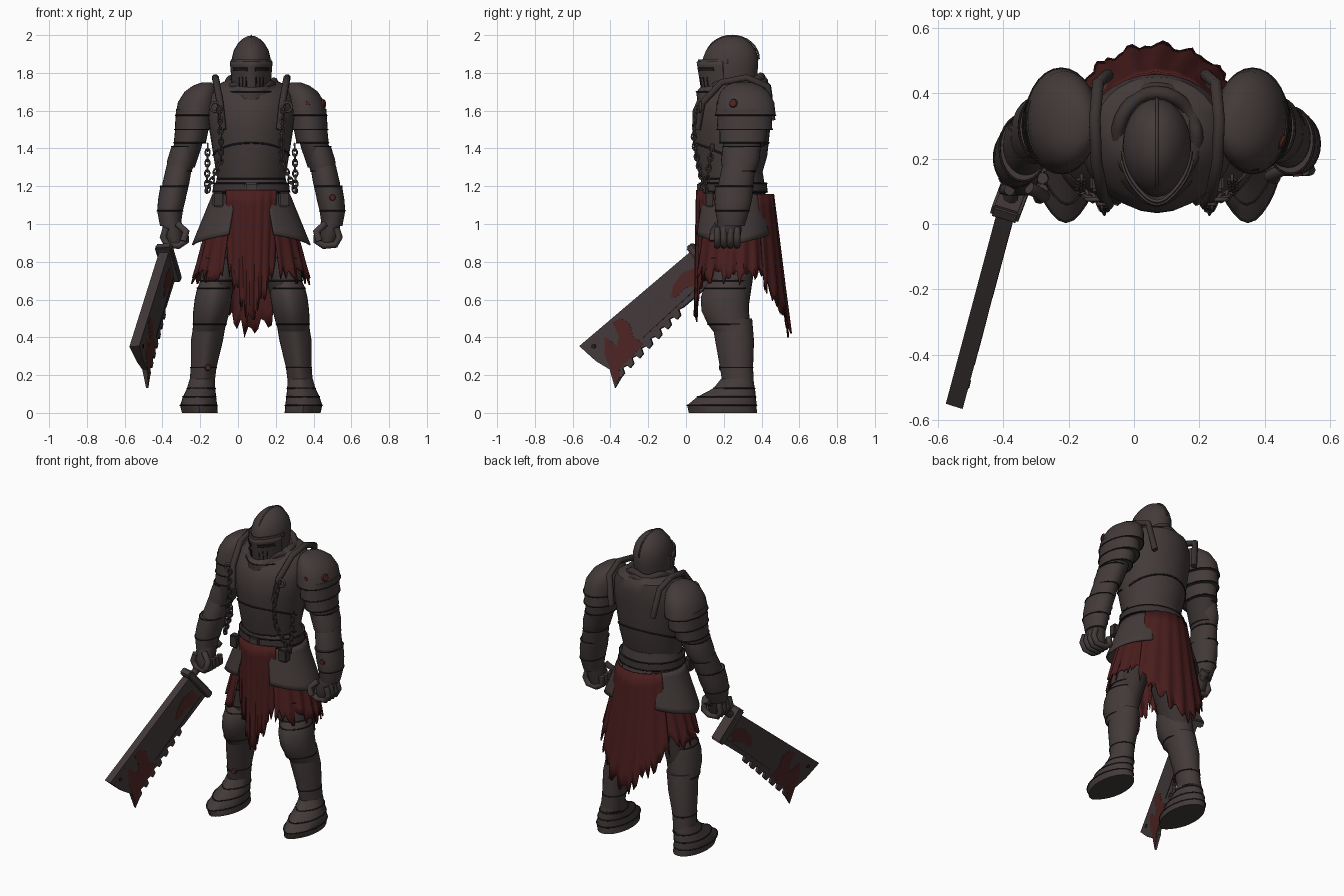
import bpy, bmesh, math, random
from mathutils import Vector, Matrix

random.seed(4)
if "Cube" in bpy.data.objects:
    bpy.data.objects.remove(bpy.data.objects["Cube"])
CENTRE = Vector((.07, 0, 0))  # the figure stands beside the origin, the weapon balances it


def material(name, colour):
    mat = bpy.data.materials.new(name)
    mat.use_nodes = True
    mat.diffuse_color = (*colour, 1)
    mat.node_tree.nodes["Principled BSDF"].inputs["Base Color"].default_value = (*colour, 1)
    return mat


steel = material("dull steel", (.057, .043, .042))
leather = material("worn leather", (.042, .032, .031))
shadow = material("black gap", (.014, .011, .011))
cloth = material("red cloth", (.067, .012, .012))
blood = material("dried blood", (.076, .018, .017))


def add_object(name, data, mat):
    data.materials.append(mat)
    obj = bpy.data.objects.new(name, data)
    obj.location = CENTRE
    bpy.context.scene.collection.objects.link(obj)
    return obj


def finish(name, bm, mat):
    bmesh.ops.recalc_face_normals(bm, faces=bm.faces[:])
    mesh = bpy.data.meshes.new(name)
    bm.to_mesh(mesh)
    bm.free()
    mesh.shade_smooth()
    mesh.set_sharp_from_angle(angle=math.radians(38))
    return add_object(name, mesh, mat)


def ellipse_point(angle, x, y, z, rx, ry, keel=0):
    front = max(0, -math.sin(angle))
    return Vector((x + rx * math.cos(angle), y + ry * math.sin(angle) - keel * front ** 8, z))


def ellipse(ring, keel=0, sides=28):
    return [ellipse_point(math.tau * i / sides, *ring, keel) for i in range(sides)]


def tube(name, mat, paths, radius, closed=False):
    curve = bpy.data.curves.new(name, "CURVE")
    curve.dimensions = "3D"
    curve.bevel_depth, curve.bevel_resolution, curve.use_fill_caps = radius, 2, True
    for path in paths:
        spline = curve.splines.new("POLY")
        spline.points.add(len(path) - 1)
        for point, co in zip(spline.points, path):
            point.co = (*co, 1)
        spline.use_cyclic_u = closed
        spline.use_smooth = True
    return add_object(name, curve, mat)


def loft(name, mat, rings, keel=0, trim=(), side=1):
    """Skin elliptical rings (x, y, z, rx, ry), with dark seams on the rings in trim."""
    rings = [(r[0] * side, *r[1:]) for r in rings]
    bm = bmesh.new()
    loops = [[bm.verts.new(p) for p in ellipse(r, keel)] for r in rings]
    for low, high in zip(loops, loops[1:]):
        for i in range(len(low)):
            bm.faces.new((low[i - 1], low[i], high[i], high[i - 1]))
    bm.faces.new(loops[0])
    bm.faces.new(loops[-1])
    if trim:
        tube(name + "_seam", shadow, [ellipse(rings[i], keel) for i in trim], .0035, closed=True)
    return finish(name, bm, mat)


def panel(name, mat, start, end, top, bottom, y, rag=0, folds=0, vee=0, keel=0, side=1, columns=36):
    """Hanging sheet round an ellipse; top and bottom are (z, rx, ry)."""
    bm, rows, grid = bmesh.new(), 8, []
    for c in range(columns + 1):
        f = c / columns
        angle = math.radians(start + (end - start) * f)
        length = 1 - vee * abs(2 * f - 1) - rag * random.random()
        line = []
        for r in range(rows + 1):
            t = r / rows * length
            z, rx, ry = (a + (b - a) * t for a, b in zip(top, bottom))
            wave = 1 + folds * (.3 + t) * math.sin(c * 1.1 + 2 * t)
            p = ellipse_point(angle, 0, y, z, rx * wave, ry * wave, keel)
            line.append(bm.verts.new((p.x * side, p.y, p.z)))
        grid.append(line)
    for a, b in zip(grid, grid[1:]):
        for r in range(rows):
            bm.faces.new((a[r], b[r], b[r + 1], a[r + 1]))
    obj = finish(name, bm, mat)
    obj.modifiers.new("thickness", "SOLIDIFY").thickness = .009
    return obj


def box(name, mat, frame, size, bevel=.008):
    bm = bmesh.new()
    bmesh.ops.create_cube(bm, size=1, matrix=frame @ Matrix.Diagonal((*size, 1)))
    bmesh.ops.bevel(bm, geom=bm.edges[:], offset=bevel, segments=2, affect="EDGES")
    return finish(name, bm, mat)


def stain(name, place, normal, radius):
    bm = bmesh.new()
    turn = Vector(normal).to_track_quat("Z", "Y").to_matrix().to_4x4()
    bmesh.ops.create_cone(bm, cap_ends=True, segments=11, radius1=radius, radius2=radius * .8,
                          depth=.009, matrix=Matrix.Translation(place) @ turn)
    return finish(name, bm, blood)


def chain(name, path, pitch=.027):
    links, flip = [], False
    for a, b in zip(path, path[1:]):
        a, b = Vector(a), Vector(b)
        along = (b - a).normalized()
        across = along.cross(Vector((0, 1, 0))).normalized()
        count = max(1, round((b - a).length / pitch))
        for i in range(count):
            middle, flip = a.lerp(b, (i + .5) / count), not flip
            wide = across if flip else along.cross(across)
            links.append([middle + along * .02 * math.cos(k * math.tau / 10)
                          + wide * .012 * math.sin(k * math.tau / 10) for k in range(10)])
    tube(name, steel, links, .005, closed=True)


# Helmet with visor, eye slits, vents and crest
loft("helmet", steel, [(0, .24, 1.67, .088, .11), (0, .235, 1.73, .1, .135), (0, .235, 1.82, .105, .145),
     (0, .24, 1.875, .103, .143), (0, .242, 1.92, .092, .128), (0, .245, 1.955, .071, .1),
     (0, .247, 1.98, .046, .068), (0, .25, 1.995, .018, .03)], keel=.008)
panel("visor", steel, -165, -15, (1.86, .108, .15), (1.67, .092, .12), .235, keel=.02, vee=.15)
panel("brow_band", steel, -175, -5, (1.872, .108, .15), (1.85, .111, .154), .235, keel=.02)
for side, word in ((1, "left"), (-1, "right")):
    panel(word + "_eye_slit", shadow, -80, -35, (1.828, .109, .151), (1.81, .108, .148), .235, keel=.02, side=side)
    for i in range(3):
        angle = -78 + 11 * i
        panel(word + "_vent", shadow, angle, angle + 2, (1.78, .104, .142), (1.73, .1, .134),
              .235, keel=.02, side=side, columns=2)
arc = [math.pi * i / 16 for i in range(17)]
tube("helmet_crest", steel, [[(0, .244 - .142 * math.cos(a), 1.873 + .124 * math.sin(a)) for a in arc]], .005)

# Scarf and gorget round the neck
loft("gorget", steel, [(0, .26, 1.64, .17, .17), (0, .25, 1.7, .15, .165), (0, .25, 1.75, .11, .12)], keel=.03, trim=(1,))
for i in range(3):
    ring = ellipse((0, .265, 1.69 + .027 * i, .148 - .014 * i, .16 - .012 * i))
    tube("scarf_fold", leather, [[p + Vector((0, 0, .012 * math.sin(k + i) + .18 * (p.y - .26))) for k, p in
                                  enumerate(ring)]], .022, closed=True)

# Cuirass, waist lames and belt
loft("cuirass", steel, [(0, .24, 1.24, .18, .155), (0, .245, 1.36, .2, .185), (0, .245, 1.5, .222, .2),
     (0, .25, 1.6, .235, .203), (0, .27, 1.68, .222, .188), (0, .3, 1.735, .185, .15),
     (0, .3, 1.765, .12, .12)], keel=.012, trim=(0,))
for start, name in ((190, "breast_trim"), (10, "back_trim")):
    angles = [math.radians(start + 10 * i) for i in range(17)]
    tube(name, shadow, [[ellipse_point(a, 0, .245, 1.35 + .08 * abs(math.sin(a)), .205, .193, .012)
                         for a in angles]], .005)
for i in range(3):
    z = 1.12 + .045 * i
    loft("waist_lame", steel, [(0, .25, z, .205 - .008 * i, .178 - .006 * i),
         (0, .25, z + .06, .186 - .005 * i, .165 - .004 * i)], trim=(0,))
loft("belt", leather, [(0, .25, 1.17, .205, .182), (0, .25, 1.215, .2, .178)], trim=(0, 1))
box("buckle", steel, Matrix.Translation((0, .068, 1.193)), (.07, .02, .055))
loft("hips", leather, [(0, .26, .88, .17, .13), (0, .26, 1.0, .2, .17), (0, .25, 1.15, .19, .16)])

# Torn cloth skirts
panel("front_cloth", cloth, -130, -50, (1.18, .2, .192), (.42, .17, .2), .255, rag=.13, folds=.03, vee=.4)
panel("back_cloth", cloth, 36, 144, (1.16, .2, .205), (.36, .37, .3), .26, rag=.13, folds=.025, vee=.36)

for side, word in ((1, "left"), (-1, "right")):
    part = word + "_"
    lean = .06 if side < 0 else 0

    def limb(name, mat, rings, **options):
        # the weapon arm reaches a little further forward
        moved = [(x, y - lean * max(0, 1.35 - z) / .4, z, rx, ry) for x, y, z, rx, ry in rings]
        loft(part + name, mat, moved, side=side, **options)

    # Hip plates, side cloth and pouch
    panel(part + "tasset", steel, -66, 58, (1.16, .205, .182), (.89, .315, .228), .255, vee=.2, side=side)
    panel(part + "side_cloth", cloth, -60, 52, (1.08, .21, .18), (.66, .32, .235), .26,
          rag=.22, folds=.03, vee=.1, side=side)
    box(part + "pouch", leather, Matrix.Translation((side * .175, .125, 1.13)), (.06, .05, .08))

    # Pauldron in three overlapping plates
    loft(part + "pauldron", steel, [(.292, .315, 1.575, .109, .16), (.282, .315, 1.645, .106, .152),
         (.265, .31, 1.7, .088, .128), (.248, .303, 1.733, .06, .09), (.235, .3, 1.75, .025, .045)],
         side=side, trim=(0,))
    loft(part + "shoulder_lame", steel, [(.305, .31, 1.5, .1, .147), (.3, .31, 1.61, .098, .142)], side=side, trim=(0,))
    loft(part + "shoulder_edge", steel, [(.325, .3, 1.43, .085, .122), (.31, .305, 1.53, .09, .128)], side=side, trim=(0,))
    path = [(.15, .06, 1.5), (.165, .085, 1.64), (.185, .19, 1.75), (.19, .32, 1.775), (.18, .43, 1.73), (.15, .455, 1.55)]
    tube(part + "shoulder_strap", leather, [[(side * x, y, z) for x, y, z in path]], .019)
    path = [(.17, .06, 1.62), (.16, .04, 1.45), (.16, .06, 1.34), (.235, .1, 1.17), (.23, .14, 1.42)]
    chain(part + "chain", [(side * x, y, z) for x, y, z in path])
    tube(part + "chain_ring", steel, [[(side * .19 + .025 * math.cos(a * 2), .075, 1.62 + .025 * math.sin(a * 2))
                                       for a in arc[:-1]]], .007, closed=True)

    # Arm, gauntlet and fist
    limb("upper_arm", leather, [(.365, .285, 1.3, .066, .085), (.34, .295, 1.4, .075, .1), (.31, .3, 1.52, .075, .1)])
    limb("elbow_guard", steel, [(.383, .28, 1.28, .068, .088), (.368, .288, 1.34, .076, .102),
                                (.35, .295, 1.41, .072, .1)], trim=(0, 2))
    limb("forearm", steel, [(.415, .25, 1.1, .06, .08), (.398, .265, 1.22, .071, .093), (.38, .28, 1.31, .068, .088)])
    limb("gauntlet_cuff", steel, [(.428, .24, .99, .055, .07), (.43, .245, 1.07, .068, .09),
                                  (.42, .25, 1.13, .073, .1), (.408, .255, 1.2, .073, .102)], trim=(1, 3))
    limb("palm", leather, [(.405, .22, .9, .045, .06), (.415, .22, .95, .056, .072), (.42, .235, 1.02, .05, .062)])
    fingers = [[(side * (.405 + dx), .165 - lean + .035 * i, .93 + dz) for dx, dz in
                ((.045, .05), (.062, 0), (.04, -.04), (-.02, -.045), (-.06, -.02), (-.055, .03))] for i in range(4)]
    tube(part + "fingers", steel, fingers, .018)
    tube(part + "thumb", steel, [[(side * .39, .17 - lean, 1.0), (side * .345, .145 - lean, .96), (side * .36, .14 - lean, .91)]], .019)

    # Leg armour and boot
    loft(part + "thigh", leather, [(.2, .23, .55, .08, .1), (.165, .24, .75, .098, .12), (.1, .25, 1.0, .1, .14)], side=side)
    loft(part + "thigh_plate", steel, [(.178, .23, .7, .093, .112), (.155, .235, .82, .104, .128)], side=side, trim=(0, 1))
    loft(part + "greave", steel, [(.262, .285, .14, .066, .075), (.252, .275, .24, .068, .08),
         (.235, .265, .38, .085, .095), (.215, .25, .5, .085, .1)], keel=.015, trim=(0, 1), side=side)
    loft(part + "knee_guard", steel, [(.228, .25, .43, .083, .09), (.22, .235, .47, .088, .105),
         (.21, .215, .54, .097, .118), (.2, .213, .61, .098, .12), (.194, .22, .66, .092, .11),
         (.188, .232, .7, .08, .095)], keel=.015, trim=(1, 4), side=side)
    loft(part + "boot", steel, [(.272, .205, 0, .095, .17), (.278, .2, .04, .098, .174), (.274, .225, .085, .088, .145),
         (.265, .265, .13, .075, .1), (.26, .28, .18, .066, .075)], keel=.02, trim=(1, 2, 3), side=side)

# Splashes on the armour
stain("shoulder_stain", (.385, .25, 1.64), (.9, -.35, .2), .024)
stain("cuff_stain", (.43, .15, 1.14), (.1, -1, 0), .018)
stain("shin_stain", (-.23, .182, .24), (.2, -1, 0), .018)
stain("pauldron_stain", (.3, .168, 1.64), (.1, -1, .2), .014)

# Cleaver, laid out as length and width in its own frame
length_axis = Vector((-.16, -.6, -.51)).normalized()
thick_axis = length_axis.cross(Vector((.065, .17, -.23))).normalized()
width_axis = thick_axis.cross(length_axis)
origin = Vector((-.46, .04, .86))
frame = Matrix.Translation(origin) @ Matrix((length_axis, width_axis, thick_axis)).transposed().to_4x4()


def blade_prism(name, mat, outline, extra=0):
    bm = bmesh.new()
    half = lambda w: .027 - .07 * w + extra
    a, b = ([bm.verts.new(frame @ Vector((u, w, s * half(w)))) for u, w in outline] for s in (1, -1))
    bm.faces.new(a)
    bm.faces.new(b[::-1])
    for i in range(len(a)):
        bm.faces.new((a[i - 1], a[i], b[i], b[i - 1]))
    return finish(name, bm, mat)


outline = [(0, 0), (.8, 0), (.78, .12), (.75, .2), (.79, .295)]
for i in range(7):
    u = .73 - .072 * i
    w = .2 + .1 * u
    outline += [(u, w), (u - .03, w - .006), (u - .04, w - .036), (u - .066, w - .03)]
blade_prism("cleaver_blade", steel, outline + [(.2, .2), (0, .2)])
blade_prism("tip_blood", blood, [(.66, .05), (.72, .12), (.745, .2), (.775, .28), (.735, .27), (.71, .235),
            (.6, .225), (.52, .21), (.54, .15), (.51, .08), (.53, .03), (.58, .02), (.6, .1), (.64, .13)], .0015)
blade_prism("hilt_blood", blood, [(.05, .08), (.12, .06), (.2, .08), (.25, .12), (.22, .14), (.16, .13), (.1, .16), (.05, .14)], .0015)
blade_prism("blade_groove", shadow, [(.03, .165), (.5, .185), (.5, .188), (.03, .169)], .002)
blade_prism("blade_hole", shadow, [(.74 + .013 * math.cos(a * 2), .05 + .013 * math.sin(a * 2)) for a in arc[:-1]], .003)
box("cleaver_guard", steel, frame @ Matrix.Translation((-.005, .09, 0)), (.045, .24, .09))
tube("cleaver_handle", leather, [[frame @ Vector((u, .03, 0)) for u in (-.26, 0)]], .022)
tube("cleaver_pommel", steel, [[frame @ Vector((u, .03, 0)) for u in (-.28, -.25)]], .03)
